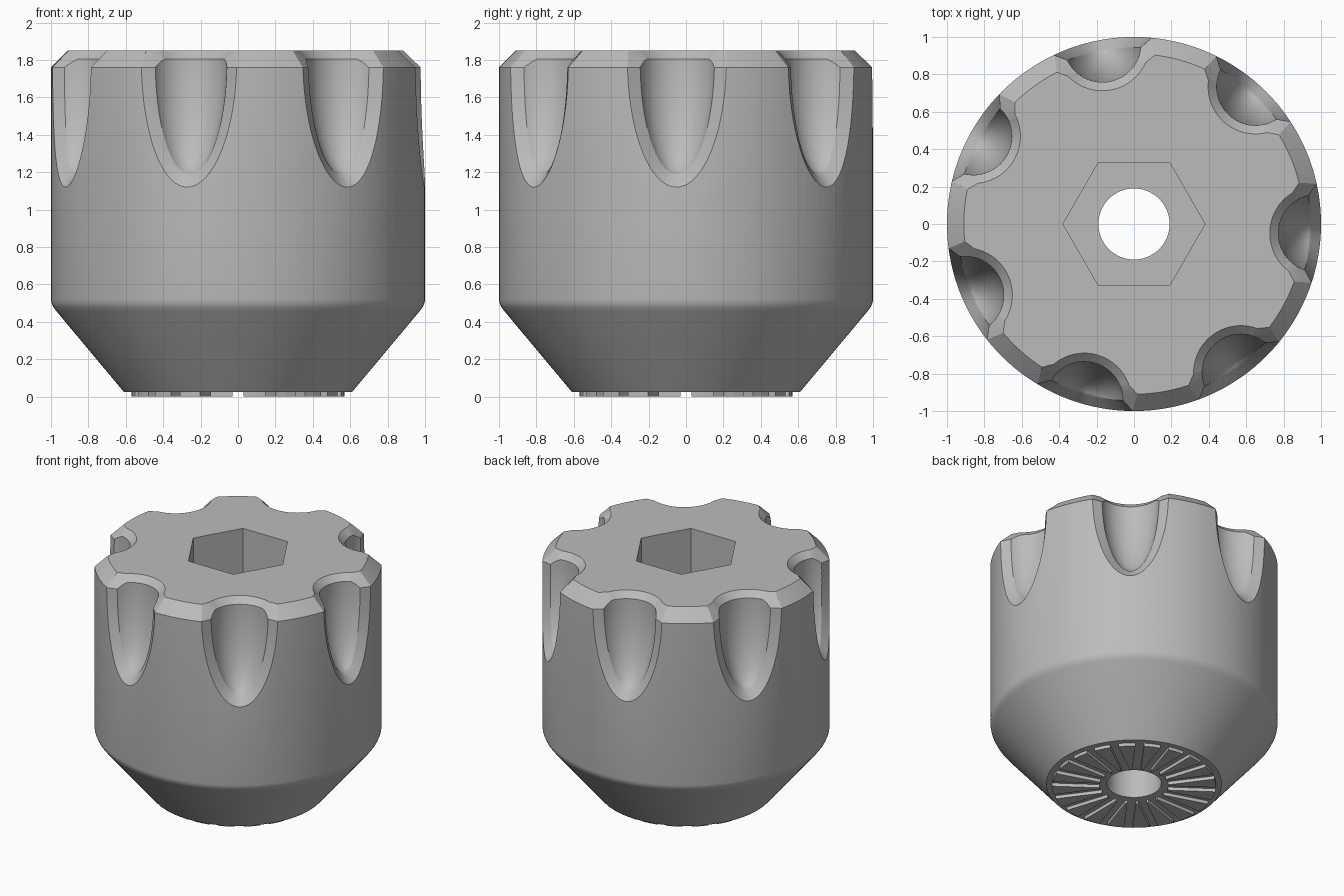
import bpy, bmesh, math
from mathutils import Matrix

cube = bpy.data.objects.get("Cube")
if cube:
    bpy.data.objects.remove(cube, do_unlink=True)

GREY = (0.5, 0.5, 0.5, 1)
mat = bpy.data.materials.new("mid grey")
mat.use_nodes = True
mat.diffuse_color = GREY
mat.node_tree.nodes["Principled BSDF"].inputs["Base Color"].default_value = GREY

FLUTES = 7
FLUTE_TURN = math.radians(-2.9)
TOP, SHOULDER, MID = 1.85, 1.76, 1.8


def finish(name, bm):
    bmesh.ops.recalc_face_normals(bm, faces=bm.faces)
    mesh = bpy.data.meshes.new(name)
    bm.to_mesh(mesh)
    bm.free()
    mesh.materials.append(mat)
    obj = bpy.data.objects.new(name, mesh)
    bpy.context.collection.objects.link(obj)
    return obj


def lathe(bm, profile, segments, centre=0.0, start=0.0):
    """Closed solid of revolution about a vertical axis at x = centre."""
    rings = []
    for r, z in profile:
        rings.append([bm.verts.new((centre + r * math.cos(a), r * math.sin(a), z))
                      for a in (start + math.tau * i / segments for i in range(segments))])
    for lo, hi in zip(rings, rings[1:]):
        for i in range(segments):
            j = (i + 1) % segments
            bm.faces.new((lo[i], lo[j], hi[j], hi[i]))
    bm.faces.new(rings[0])
    bm.faces.new(rings[-1])


def repeat_around(bm, count, start):
    """Spin copies of the geometry around the knob axis."""
    geom = bm.verts[:] + bm.edges[:] + bm.faces[:]
    bmesh.ops.rotate(bm, verts=bm.verts[:], matrix=Matrix.Rotation(start, 3, 'Z'))
    for i in range(1, count):
        new = bmesh.ops.duplicate(bm, geom=geom)["geom"]
        verts = [v for v in new if isinstance(v, bmesh.types.BMVert)]
        bmesh.ops.rotate(bm, verts=verts, matrix=Matrix.Rotation(math.tau * i / count, 3, 'Z'))


def cut(obj, cutter):
    cutter.hide_render = True
    mod = obj.modifiers.new("cut", 'BOOLEAN')
    mod.operation, mod.solver, mod.object = 'DIFFERENCE', 'EXACT', cutter
    bpy.context.view_layer.objects.active = obj
    bpy.ops.object.modifier_apply(modifier=mod.name)
    bpy.data.objects.remove(cutter, do_unlink=True)


# Knob body: tapered base, straight grip, chamfered top
bm = bmesh.new()
lathe(bm, [(0.61, 0.025), (0.972, 0.458), (0.987, 0.478), (0.997, 0.5), (1, 0.52),
           (1, SHOULDER), (0.91, TOP)], 144)
body = finish("knob_body", bm)

# Bolt hole and hexagonal pocket
bm = bmesh.new()
lathe(bm, [(0.19, -0.2), (0.19, 1.2)], 64)
cut(body, finish("hole_cutter", bm))
bm = bmesh.new()
lathe(bm, [(0.38, 0.8), (0.38, 2)], 6)
cut(body, finish("hex_cutter", bm))

# Finger flutes: half ellipsoids that flare at the top face
R, DEPTH, AXIS = 0.207, 0.62, 0.98
profile = [(R * math.sin(a), MID - DEPTH * math.cos(a))
           for a in (math.radians(3 + 87 * i / 20) for i in range(21))]
profile += [(R, MID + 0.004), (R + 0.096, TOP + 0.05)]
bm = bmesh.new()
lathe(bm, profile, 64, AXIS)
repeat_around(bm, FLUTES, FLUTE_TURN)
cut(body, finish("flute_cutter", bm))


# Chamfer where each flute meets the outer wall
def chamfer_ring(k):
    """Outline of the chamfer, k = 0 at the wall, negative inside, positive outside."""
    width, depth, r = 0.265 + 0.06 * k, 0.68 + 0.06 * k, 1 + 0.05 * k
    half = [(width, TOP + 0.02), (width, MID), (width, SHOULDER)]
    for i in range(1, 24):
        a = math.radians(4 + 84 * i / 23)
        half.append((width * math.cos(a), MID - depth * math.sin(a)))
    points = []
    for s, z in half:
        rr = r - max(0, z - SHOULDER)
        points.append((math.sqrt(rr * rr - s * s), s, z))
    return points + [(x, -y, z) for x, y, z in reversed(points)]


bm = bmesh.new()
rings = [[bm.verts.new(p) for p in chamfer_ring(k)] for k in (-1.6, -1, 0, 1, 2)]
n = len(rings[0])
for a, b in zip(rings, rings[1:]):
    for i in range(n):
        j = (i + 1) % n
        bm.faces.new((a[i], a[j], b[j], b[i]))
for ring in (rings[0], rings[-1]):
    for i in range(n // 2 - 1):
        bm.faces.new((ring[i], ring[i + 1], ring[n - 2 - i], ring[n - 1 - i]))
repeat_around(bm, FLUTES, FLUTE_TURN)
cut(body, finish("chamfer_cutter", bm))

# Raised wedge teeth under the base, parted by straight radial grooves
TEETH, GROOVE = 20, 0.03
outline = []
for r, steps in ((0.24, (-1, 1)), (0.57, (1, 0, -1))):
    spread = math.pi / TEETH - math.asin(GROOVE / r)
    outline += [(r * math.cos(s * spread), r * math.sin(s * spread)) for s in steps]
bm = bmesh.new()
face = bm.faces.new([bm.verts.new((x, y, 0)) for x, y in outline])
up = bmesh.ops.extrude_face_region(bm, geom=[face])["geom"]
bmesh.ops.translate(bm, verts=[v for v in up if isinstance(v, bmesh.types.BMVert)], vec=(0, 0, 0.026))
repeat_around(bm, TEETH, math.pi / TEETH)
finish("base_teeth", bm)

# Smooth the round surfaces, keep the edges crisp
bpy.ops.object.select_all(action='DESELECT')
body.select_set(True)
bpy.context.view_layer.objects.active = body
bpy.ops.object.shade_smooth_by_angle(angle=math.radians(28))
